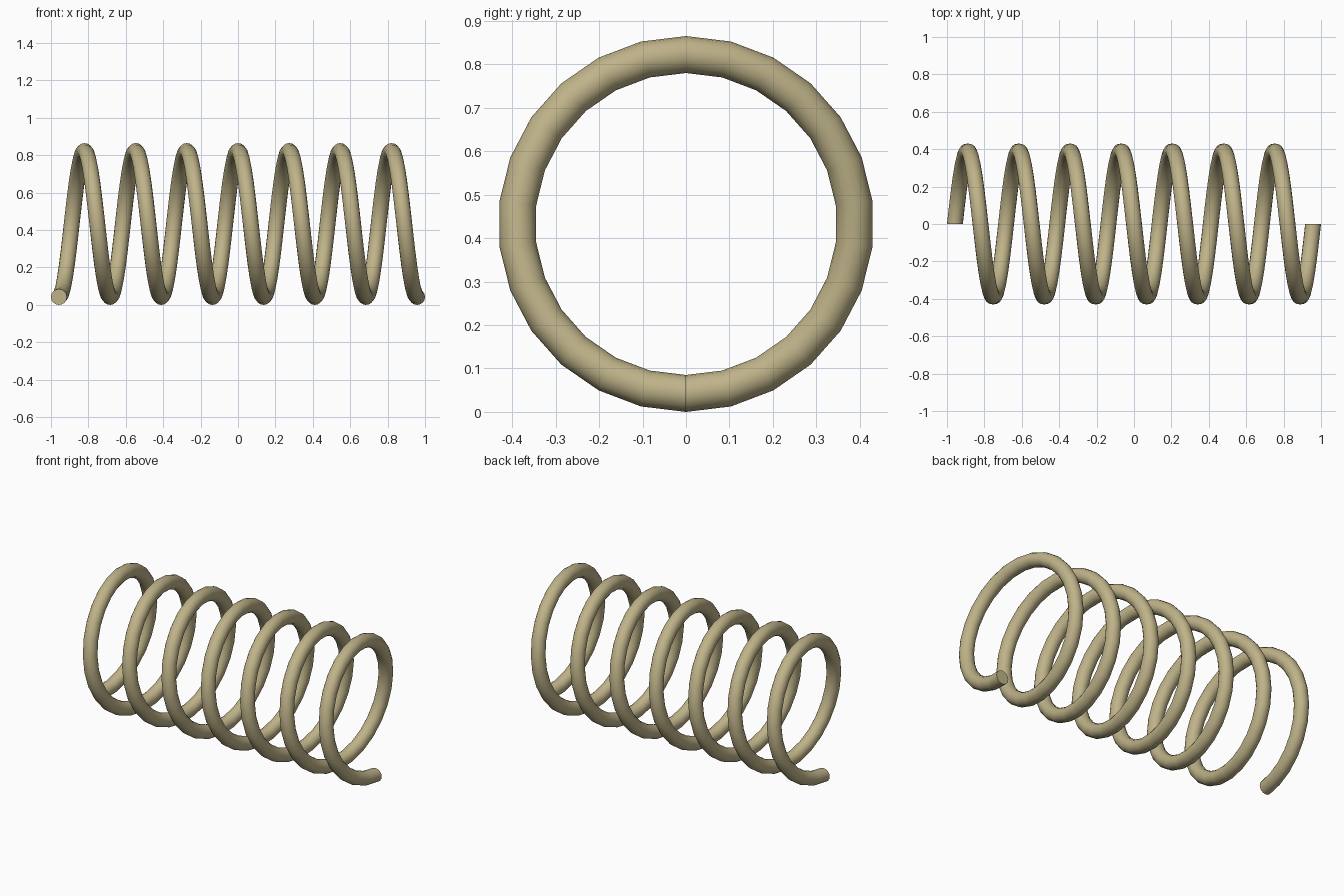
import bpy, bmesh, math

if "Cube" in bpy.data.objects:
    bpy.data.objects.remove(bpy.data.objects["Cube"])

TURNS, STEPS, SIDES = 7, 26, 16     # coils, segments per coil, sides of the wire
COIL_R, WIRE_R = 0.39, 0.0425
HALF = 1.0 - WIRE_R                 # wire centre runs from -HALF to HALF in x
CENTRE_Z = COIL_R + WIRE_R

bm = bmesh.new()

# Wire section lies in the plane through the coil axis and is swept along the helix
rings = []
total = TURNS * STEPS
for i in range(total + 1):
    a = 2 * math.pi * i / STEPS
    x0 = -HALF + 2 * HALF * i / total
    ring = []
    for j in range(SIDES):
        b = 2 * math.pi * j / SIDES
        rad = COIL_R + WIRE_R * math.cos(b)
        ring.append(bm.verts.new((x0 + WIRE_R * math.sin(b),
                                  rad * math.sin(a),
                                  CENTRE_Z - rad * math.cos(a))))
    rings.append(ring)

for r0, r1 in zip(rings, rings[1:]):
    for j in range(SIDES):
        k = (j + 1) % SIDES
        bm.faces.new((r0[j], r0[k], r1[k], r1[j]))

# Flat cut ends
bm.faces.new(rings[0])
bm.faces.new(rings[-1])
bmesh.ops.recalc_face_normals(bm, faces=bm.faces[:])

mesh = bpy.data.meshes.new("coil_spring")
bm.to_mesh(mesh)
bm.free()
spring = bpy.data.objects.new("coil_spring", mesh)
bpy.context.collection.objects.link(spring)

# Tan metal
mat = bpy.data.materials.new("tan_metal")
mat.diffuse_color = (0.52, 0.45, 0.25, 1.0)
mat.use_nodes = True
mat.node_tree.nodes["Principled BSDF"].inputs["Base Color"].default_value = mat.diffuse_color
mesh.materials.append(mat)

# Smooth wire with sharp cut ends
bpy.context.view_layer.objects.active = spring
spring.select_set(True)
bpy.ops.object.shade_smooth_by_angle(angle=math.radians(40))
